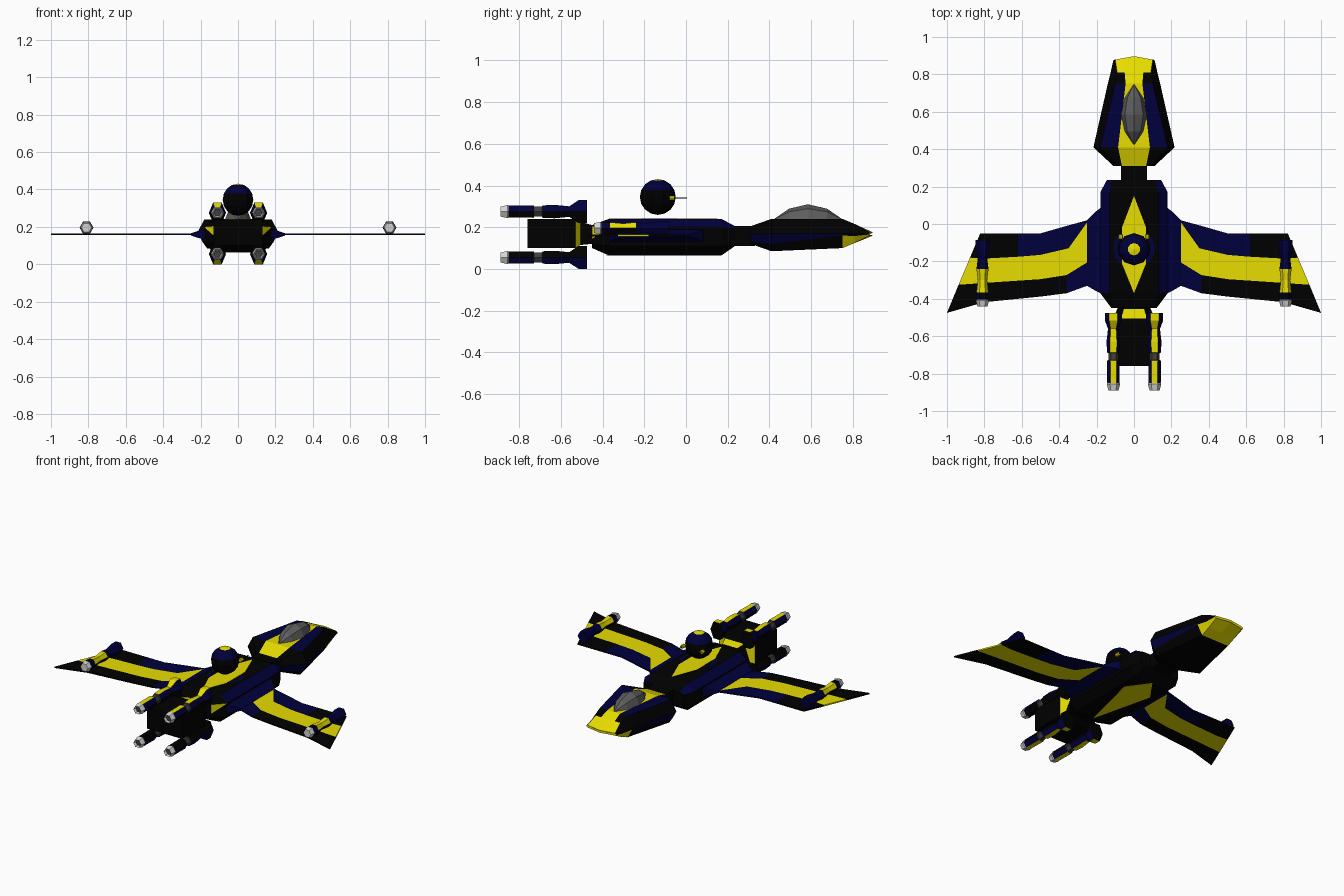
import bpy, bmesh, math
from mathutils import Matrix, Vector

if "Cube" in bpy.data.objects:
    bpy.data.objects.remove(bpy.data.objects["Cube"])

# Palette
COLOURS = {
    "black": (0.0, 0.0, 0.0), "navy": (0.0, 0.0, 0.045),
    "yellow": (0.82, 0.74, 0.0), "light_grey": (0.65, 0.65, 0.65),
    "canopy_grey": (0.11, 0.11, 0.11), "dark_grey": (0.05, 0.05, 0.05)}
BLACK, NAVY, YELLOW, LIGHT, CANOPY, DARK = range(6)
MATS = []
for label, c in COLOURS.items():
    m = bpy.data.materials.new(label)
    m.diffuse_color = (*c, 1)
    m.use_nodes = True
    m.node_tree.nodes["Principled BSDF"].inputs["Base Color"].default_value = m.diffuse_color
    MATS.append(m)


def finish(name, bm):
    bmesh.ops.recalc_face_normals(bm, faces=bm.faces)
    me = bpy.data.meshes.new(name)
    bm.to_mesh(me)
    bm.free()
    for m in MATS:
        me.materials.append(m)
    ob = bpy.data.objects.new(name, me)
    bpy.context.collection.objects.link(ob)
    return ob


def loft(name, sections, rule, cx=0, cz=0, caps=(BLACK, BLACK)):
    """Skin half profiles (top centre to bottom centre), mirrored in x.
    rule(span, column) gives the colour."""
    bm = bmesh.new()
    rings = []
    for y, pts in sections:
        ring = list(pts) + [(-x, z) for x, z in reversed(pts[1:-1])]
        rings.append([bm.verts.new((cx + x, y, cz + z)) for x, z in ring])
    n = len(rings[0])
    for i in range(len(rings) - 1):
        a, b = rings[i], rings[i + 1]
        for k in range(n):
            q = (k + 1) % n
            f = bm.faces.new((a[k], a[q], b[q], b[k]))
            f.material_index = rule(i, k if k < n // 2 else n - 1 - k)
    for ring, c in zip((rings[0], rings[-1]), caps):
        bm.faces.new(ring).material_index = c
    return finish(name, bm)


def hexagon(r, h=0.87):
    return [(0, h * r), (.5 * r, h * r), (r, 0), (.5 * r, -h * r), (0, -h * r)]


def plate(name, pts, z, colour):
    bm = bmesh.new()
    f = bm.faces.new([bm.verts.new((x, y, z)) for x, y in pts])
    f.material_index = colour
    ob = finish(name, bm)
    mod = ob.modifiers.new("thickness", "SOLIDIFY")
    mod.thickness, mod.offset = 0.003, 0
    return ob


# Nose hull
def nose_rule(i, k):
    if k == 0 or (k == 1 and i == 3):
        return YELLOW
    if k == 1:
        return NAVY if i == 1 else BLACK
    if k == 3:
        return NAVY if i < 2 else BLACK
    return YELLOW if k >= 4 and i >= 2 else BLACK


nose = loft("nose_hull", [
    (.31, [(0, .205), (.065, .205), (.085, .205), (.11, .165), (.1, .13), (.08, .12), (0, .12)]),
    (.41, [(0, .24), (.085, .24), (.18, .24), (.217, .17), (.19, .12), (.165, .085), (0, .085)]),
    (.75, [(0, .24), (.045, .24), (.1, .24), (.14, .17), (.135, .16), (.1, .1), (0, .1)]),
    (.81, [(0, .215), (.05, .215), (.09, .215), (.125, .17), (.12, .158), (.1, .125), (0, .125)]),
    (.877, [(0, .175), (.05, .176), (.1, .176), (.11, .17), (.11, .165), (.1, .16), (0, .16)]),
], nose_rule, caps=(BLACK, YELLOW))
for v in nose.data.vertices:  # pointed leading edge
    if v.co.y > .87:
        v.co.y += .02 * (1 - abs(v.co.x) / .11)

# Canopy, a faceted spindle with its poles along y
bm = bmesh.new()
bmesh.ops.create_uvsphere(bm, u_segments=8, v_segments=4, radius=1)
bmesh.ops.rotate(bm, verts=bm.verts, matrix=Matrix.Rotation(math.pi / 2, 3, 'X'))
for v in bm.verts:
    if .5 < abs(v.co.y) < .9:
        v.co.y *= .78
bmesh.ops.scale(bm, verts=bm.verts, vec=(.07, .165, .072))
bmesh.ops.translate(bm, verts=bm.verts, vec=(0, .585, .238))
for f in bm.faces:
    f.material_index = CANOPY
finish("canopy", bm)

# Neck
NECK = [(0, .205), (.07, .205), (.07, .11), (0, .11)]
loft("neck", [(.2, NECK), (.33, NECK)], lambda i, k: BLACK)

# Fuselage
BODY = [(0, .24), (.13, .24), (.18, .2), (.18, .198), (.18, .11), (.13, .065), (0, .065)]
loft("fuselage", [
    (-.45, [(0, .21), (.1, .21), (.12, .205), (.12, .145), (.12, .12), (.09, .1), (0, .1)]),
    (-.37, BODY), (.17, BODY),
    (.235, [(0, .205), (.12, .205), (.145, .19), (.145, .188), (.145, .12), (.12, .11), (0, .11)]),
], lambda i, k: NAVY if k == 1 and i else YELLOW if k == 2 and not i else BLACK)
plate("top_diamond", [(0, .15), (.065, -.02), (.065, -.21), (0, -.37), (-.065, -.21),
                      (-.065, -.02)], .2395, YELLOW)
plate("belly_diamond", [(0, .17), (.1, .03), (0, -.38), (-.1, .03)], .0655, YELLOW)

# Curved markings on either side of the turret
for sx in (-1, 1):
    arc = [(r, a * s) for r, s in ((.088, 1), (.112, -1)) for a in (-50, -25, 0, 25, 50)]
    plate("turret_arc", [(sx * r * math.cos(math.radians(a)), -.13 + r * math.sin(math.radians(a)))
                         for r, a in arc], .2395, NAVY)

# Tail block between the engines
loft("tail_block", [
    (-.76, [(0, .24), (.13, .24), (.13, .1), (0, .1)]),
    (-.53, [(0, .24), (.13, .24), (.13, .1), (0, .1)]),
    (-.505, [(0, .225), (.07, .225), (.11, .115), (0, .115)]),
    (-.455, [(0, .212), (.055, .212), (.09, .12), (0, .12)]),
    (-.41, [(0, .19), (.06, .19), (.06, .12), (0, .12)]),
], lambda i, k: YELLOW if (i == 1 and k == 1) or (i == 2 and k == 0) else BLACK)

# Four engine pods, each with a hollow dark nozzle
ENGINE = [(-.875, .02), (-.89, .027), (-.855, .036), (-.85, .033), (-.73, .034), (-.728, .027),
          (-.69, .027), (-.688, .034), (-.63, .037), (-.56, .029), (-.515, .046), (-.475, .046)]
for sx in (-1, 1):
    for up, cz in ((True, .275), (False, .055)):
        def engine_rule(i, k):
            if i < 3:
                return LIGHT
            if 4 <= i <= 6:
                return DARK
            if k in (0, 3):
                return YELLOW if (k == 0) == up else BLACK
            return NAVY if (k == 1) == up else BLACK
        loft("engine_pod", [(y, hexagon(r, 1.19 if r > .04 else .87)) for y, r in ENGINE],
             engine_rule, .11 * sx, cz, (DARK, BLACK))

# Wings: rows run leading edge, stripe front, stripe back, trailing edge
WING = [[(.25, .02), (.25, .01), (.25, -.205), (.25, -.33)],
        [(.36, -.01), (.35, -.13), (.36, -.273), (.36, -.37)],
        [(.5, -.05), (.5, -.165), (.5, -.295), (.5, -.388)],
        [(.62, -.05), (.62, -.175), (.62, -.303), (.62, -.4)],
        [(.8, -.05), (.8, -.185), (.8, -.315), (.8, -.418)],
        [(.822, -.05), (.877, -.18), (.938, -.325), (1, -.475)]]
for sx in (-1, 1):
    bm = bmesh.new()
    grid = [[bm.verts.new((x * sx, y, .16)) for x, y in col] for col in WING]
    for i in range(5):
        for k in range(3):
            f = bm.faces.new((grid[i][k], grid[i][k + 1], grid[i + 1][k + 1], grid[i + 1][k]))
            f.material_index = YELLOW if k == 1 else NAVY if i < (3 if k == 0 else 1) else BLACK
    wing = finish("wing", bm)
    mod = wing.modifiers.new("thickness", "SOLIDIFY")
    mod.thickness, mod.offset = .009, 0

    # Wing root fairing
    bm = bmesh.new()
    for x, y0, y1, z0, z1 in ((.16, .1, -.38, .125, .195), (.2, .07, -.36, .137, .183),
                              (.252, .02, -.33, .154, .166)):
        for y in (y0, y1):
            for z in (z0, z1):
                bm.verts.new((x * sx, y, z))
    bmesh.ops.convex_hull(bm, input=bm.verts)
    for f in bm.faces:
        f.material_index = NAVY
    finish("wing_root", bm)

    # Wing tip pod
    def tip_rule(i, k):
        if i < 2:
            return LIGHT
        if 3 <= i <= 4 and k < 2:
            return YELLOW
        return NAVY if i >= 5 or k == 1 else BLACK
    loft("wing_pod", [(y, hexagon(r)) for y, r in (
        (-.44, .027), (-.41, .035), (-.405, .031), (-.365, .032), (-.3, .025), (-.24, .032),
        (-.19, .026), (-.13, .037), (-.085, .037))], tip_rule, .81 * sx, .196, (LIGHT, NAVY))

    # Turret gun: barrel and mount
    for part, r, y0, y1, c in (("gun_barrel", .003, -.06, .005, BLACK),
                               ("gun_mount", .012, -.08, -.055, YELLOW)):
        loft(part, [(y0, hexagon(r)), (y1, hexagon(r))], lambda i, k: c, .07 * sx, .34, (c, c))

# Turret ball hovering over the fuselage
bm = bmesh.new()
bmesh.ops.create_uvsphere(bm, u_segments=10, v_segments=8, radius=.086)
for f in bm.faces:
    z = f.calc_center_median().z / .086
    f.material_index = YELLOW if z > .85 else NAVY if z > .25 else BLACK
bmesh.ops.translate(bm, verts=bm.verts, vec=(0, -.135, .345))
finish("turret_ball", bm)
